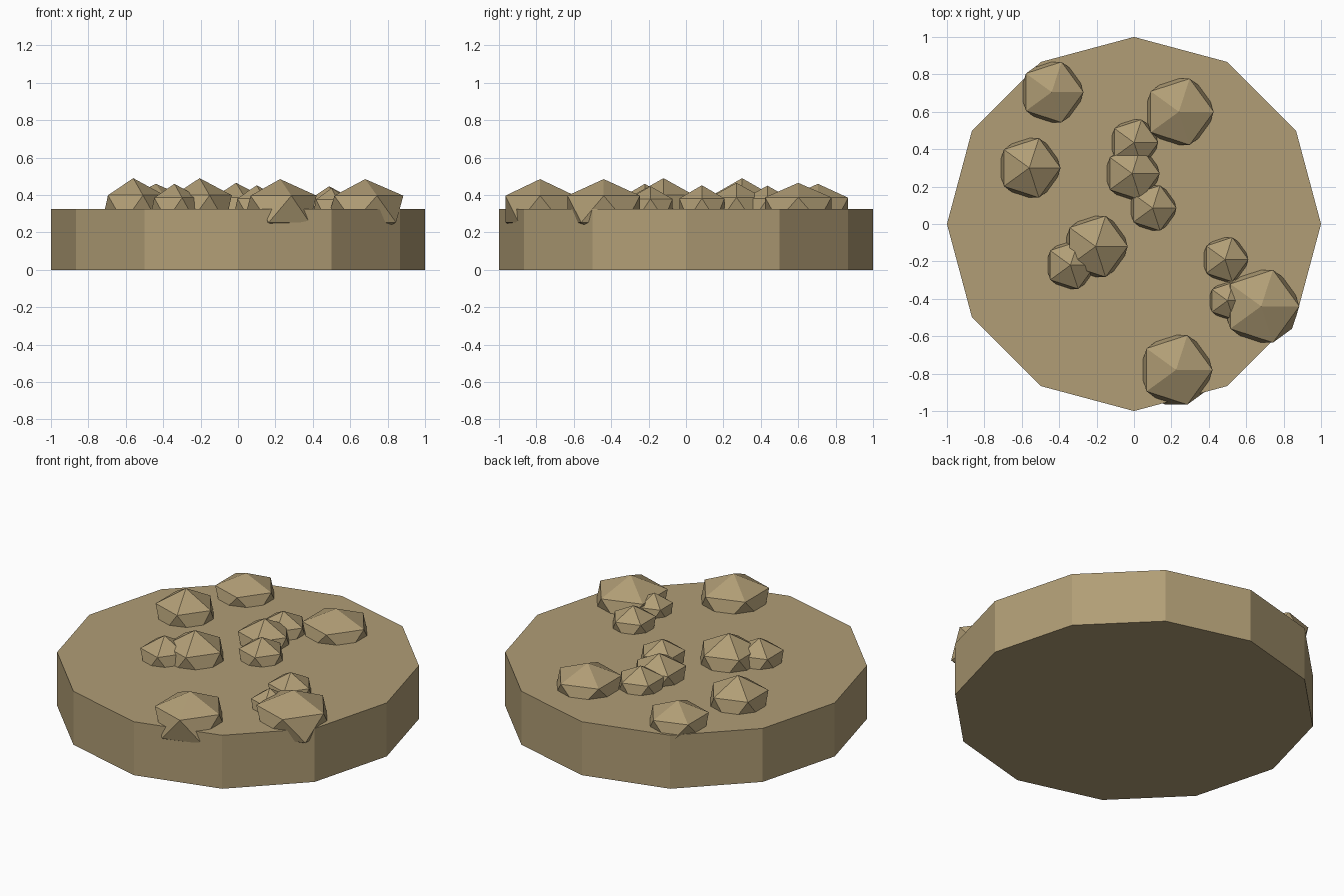
import bpy
import math

# One sandy stone colour for everything
sand = bpy.data.materials.new("sandstone")
sand.diffuse_color = (0.44, 0.34, 0.18, 1.0)

DISC_TOP = 0.325

# Twelve-sided base disc, with a corner on the x axis
bpy.ops.mesh.primitive_cylinder_add(vertices=12, radius=1.0, depth=DISC_TOP,
                                    location=(0, 0, DISC_TOP / 2))
disc = bpy.context.object
disc.name = "ground_disc"
disc.data.materials.append(sand)

# Rocks half sunk in the disc: x, y, radius, height above the disc
ROCKS = [
    (-0.44, 0.705, 0.190, 0.135),
    (-0.56, 0.30, 0.187, 0.165),
    (0.24, 0.60, 0.208, 0.140),
    (0.225, -0.78, 0.218, 0.160),
    (0.68, -0.44, 0.228, 0.160),
    (-0.205, -0.12, 0.192, 0.165),
    (-0.34, -0.22, 0.149, 0.135),
    (0.00, 0.435, 0.145, 0.125),
    (-0.01, 0.27, 0.165, 0.140),
    (0.10, 0.085, 0.142, 0.127),
    (0.487, -0.19, 0.139, 0.122),
    (0.50, -0.41, 0.115, 0.112),
]
for i, (x, y, radius, height) in enumerate(ROCKS, 1):
    bpy.ops.mesh.primitive_ico_sphere_add(subdivisions=1, radius=1.0,
                                          location=(x, y, DISC_TOP))
    rock = bpy.context.object
    rock.name = f"rock_{i}"
    rock.scale = (radius, radius, height)
    rock.data.materials.append(sand)
